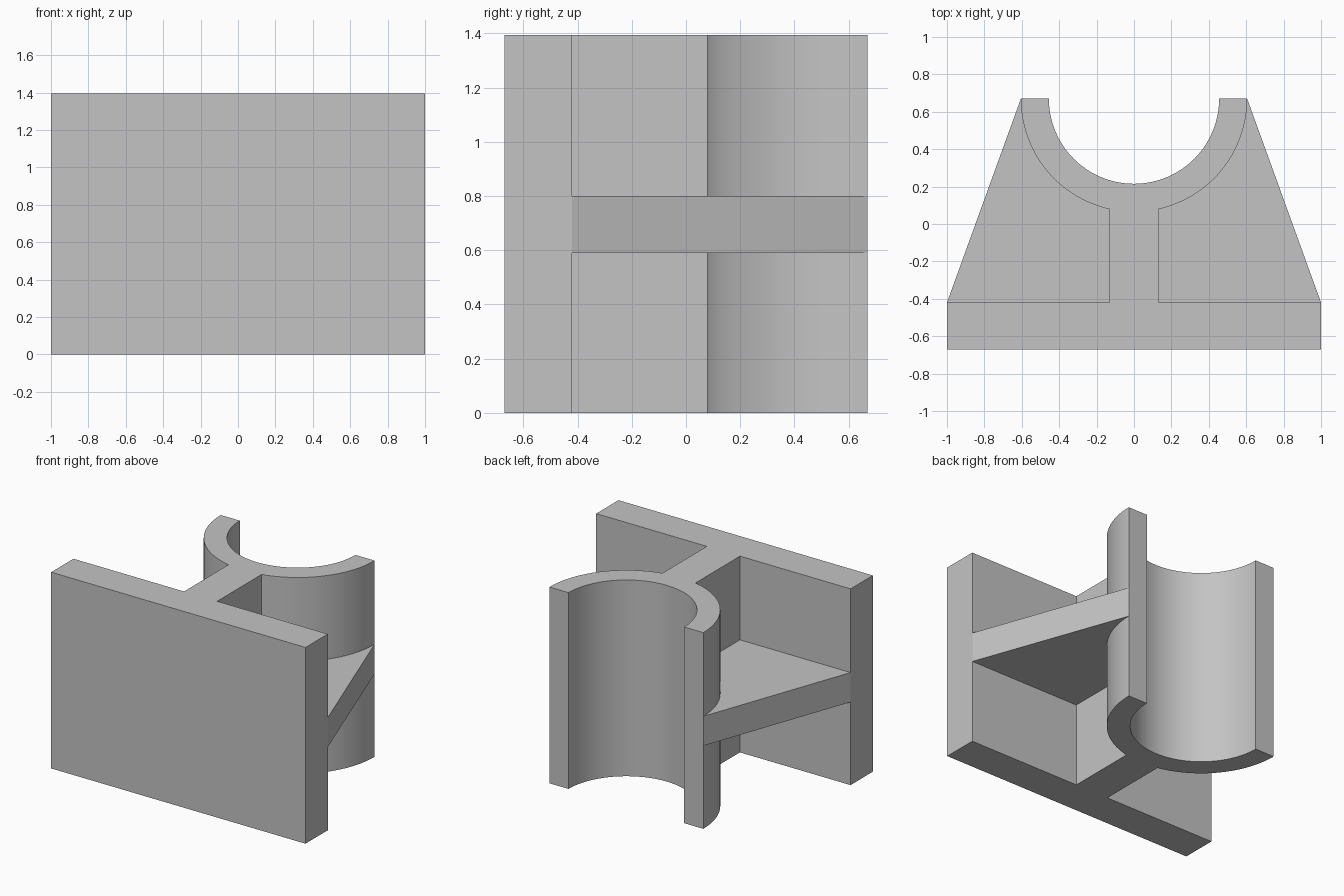
import bpy, bmesh, math

if "Cube" in bpy.data.objects:
    bpy.data.objects.remove(bpy.data.objects["Cube"], do_unlink=True)

HALF_W, HALF_D, HEIGHT = 1.0, 0.67, 1.395
PLATE_Y = -0.42                 # rear face of the front plate
WEB = 0.13                      # half thickness of the web
R_OUT, R_IN = 0.605, 0.455      # saddle radii, centred on the rear edge
RIB_Z0, RIB_Z1 = 0.59, 0.80

grey = bpy.data.materials.new("plain grey")
grey.use_nodes = True
colour = (0.55, 0.55, 0.55, 1)
grey.diffuse_color = colour
grey.node_tree.nodes["Principled BSDF"].inputs["Base Color"].default_value = colour


def arc(radius, start, end, steps):
    """Points on the saddle circle, angles measured from +x."""
    return [(radius * math.cos(start + (end - start) * i / steps),
             HALF_D + radius * math.sin(start + (end - start) * i / steps))
            for i in range(steps + 1)]


def mirrored(points):
    return [(-x, y) for x, y in reversed(points)]


def extrude(name, outline, z0, z1):
    """Solid prism from a flat outline."""
    bm = bmesh.new()
    face = bm.faces.new([bm.verts.new((x, y, z0)) for x, y in outline])
    top = bmesh.ops.extrude_face_region(bm, geom=[face])["geom"]
    bmesh.ops.translate(bm, vec=(0, 0, z1 - z0),
                        verts=[g for g in top if isinstance(g, bmesh.types.BMVert)])
    bmesh.ops.recalc_face_normals(bm, faces=bm.faces)
    mesh = bpy.data.meshes.new(name)
    bm.to_mesh(mesh)
    bm.free()
    mesh.materials.append(grey)
    obj = bpy.data.objects.new(name, mesh)
    bpy.context.collection.objects.link(obj)
    bpy.ops.object.select_all(action="DESELECT")
    obj.select_set(True)
    bpy.context.view_layer.objects.active = obj
    bpy.ops.object.shade_smooth_by_angle(angle=math.radians(30))
    return obj


# Outer saddle arc on the left, from the web up to the rear tip
outer = arc(R_OUT, -math.acos(WEB / R_OUT), 0, 40)

# Front plate, web and half-round saddle as one profile
left_side = [(HALF_W, -HALF_D), (HALF_W, PLATE_Y), (WEB, PLATE_Y)] + outer
bore = arc(R_IN, 0, -math.pi, 72)
extrude("saddle_bracket", left_side + bore + mirrored(left_side), 0, HEIGHT)

# Horizontal stiffening ribs on each side of the web
rib = [(WEB, PLATE_Y), (HALF_W, PLATE_Y)] + outer[::-1]
extrude("rib_left", rib, RIB_Z0, RIB_Z1)
extrude("rib_right", mirrored(rib), RIB_Z0, RIB_Z1)
